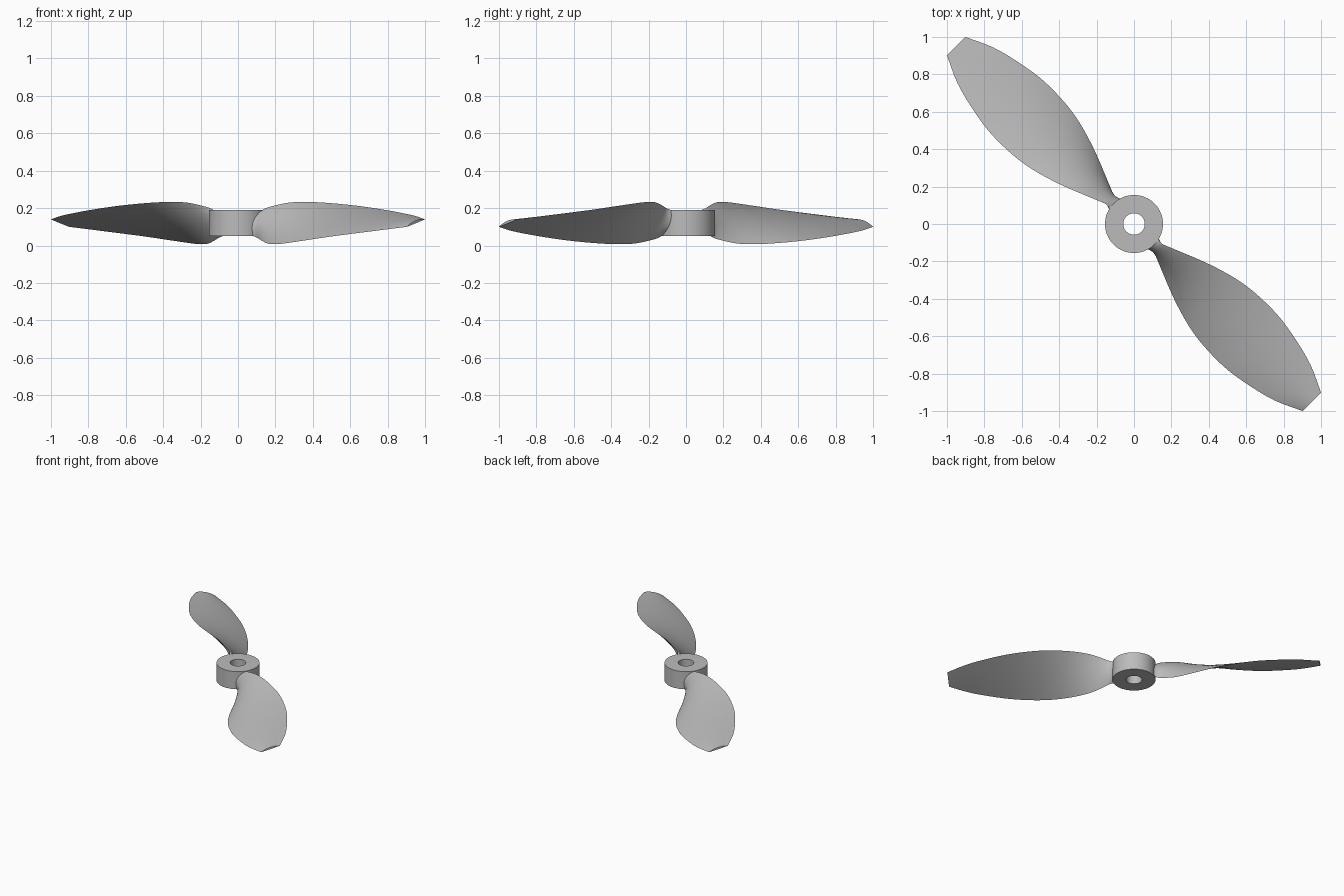
import bpy, bmesh, math
from mathutils import Matrix

if "Cube" in bpy.data.objects:
    bpy.data.objects.remove(bpy.data.objects["Cube"])

MID_Z = 0.12

grey = bpy.data.materials.new("plain_grey")
grey.use_nodes = True
COLOR = (0.5, 0.5, 0.5, 1)
grey.diffuse_color = COLOR
grey.node_tree.nodes["Principled BSDF"].inputs["Base Color"].default_value = COLOR


def finish(name, bm, angle):
    bmesh.ops.recalc_face_normals(bm, faces=bm.faces)
    mesh = bpy.data.meshes.new(name)
    bm.to_mesh(mesh)
    bm.free()
    obj = bpy.data.objects.new(name, mesh)
    bpy.context.collection.objects.link(obj)
    mesh.materials.append(grey)
    bpy.ops.object.select_all(action="DESELECT")
    obj.select_set(True)
    bpy.context.view_layer.objects.active = obj
    bpy.ops.object.shade_smooth_by_angle(angle=math.radians(angle))
    return obj


def loft(bm, rings, closed):
    pairs = list(zip(rings, rings[1:]))
    if closed:
        pairs.append((rings[-1], rings[0]))
    for a, b in pairs:
        n = len(a)
        for i in range(n):
            bm.faces.new((a[i], a[(i + 1) % n], b[(i + 1) % n], b[i]))


# Hub: a square-edged ring with a bore
bm = bmesh.new()
SIDES = 64
rings = []
for r, z in ((0.057, 0.05), (0.155, 0.05), (0.155, 0.19), (0.057, 0.19)):
    rings.append([bm.verts.new((r * math.cos(a), r * math.sin(a), z))
                  for a in (2 * math.pi * i / SIDES for i in range(SIDES))])
loft(bm, rings, True)
finish("hub", bm, 30)

# Blade stations: radius, half width in plan, half height, upper bulge, lower bulge
STATIONS = [
    (0.12, 0.045, 0.066, 0.050, 0.045),
    (0.15, 0.036, 0.070, 0.036, 0.030),
    (0.18, 0.031, 0.080, 0.028, 0.018),
    (0.23, 0.050, 0.094, 0.024, 0.010),
    (0.31, 0.083, 0.110, 0.023, 0.006),
    (0.40, 0.119, 0.113, 0.023, 0.005),
    (0.50, 0.153, 0.109, 0.023, 0.004),
    (0.62, 0.184, 0.100, 0.022, 0.003),
    (0.75, 0.199, 0.088, 0.021, 0.003),
    (0.90, 0.198, 0.072, 0.019, 0.002),
    (1.05, 0.174, 0.056, 0.017, 0.002),
    (1.20, 0.135, 0.039, 0.015, 0.002),
    (1.345, 0.069, 0.020, 0.013, 0.001),
]
CHORD_STEPS = 14
SUB = 4


def spline(k, t):
    # Smooth interpolation between neighbouring stations
    p = [STATIONS[min(max(k + j, 0), len(STATIONS) - 1)] for j in (-1, 0, 1, 2)]
    return [0.5 * (2 * b + (c - a) * t + (2 * a - 5 * b + 4 * c - d) * t * t
                   + (3 * b - a - 3 * c + d) * t ** 3) for a, b, c, d in zip(*p)]


def section(bm, u, w, h, upper, lower):
    length = math.hypot(w, h)
    cos_a, sin_a = w / length, h / length
    steps = [-math.cos(math.pi * i / CHORD_STEPS) for i in range(CHORD_STEPS + 1)]
    outline = [(s, upper * (1 - s * s)) for s in steps]
    outline += [(s, -lower * (1 - s * s)) for s in reversed(steps[1:-1])]
    return [bm.verts.new((u, s * w - b * sin_a, MID_Z + s * h + b * cos_a))
            for s, b in outline]


# Two twisted blades, half a turn apart
for name, degrees in (("front_blade", -45), ("back_blade", 135)):
    bm = bmesh.new()
    rings = [section(bm, *spline(k, j / SUB))
             for k in range(len(STATIONS) - 1) for j in range(SUB)]
    rings.append(section(bm, *STATIONS[-1]))
    loft(bm, rings, False)
    bm.faces.new(rings[0])
    bm.faces.new(rings[-1])
    bm.transform(Matrix.Rotation(math.radians(degrees), 4, "Z"))
    finish(name, bm, 40)
